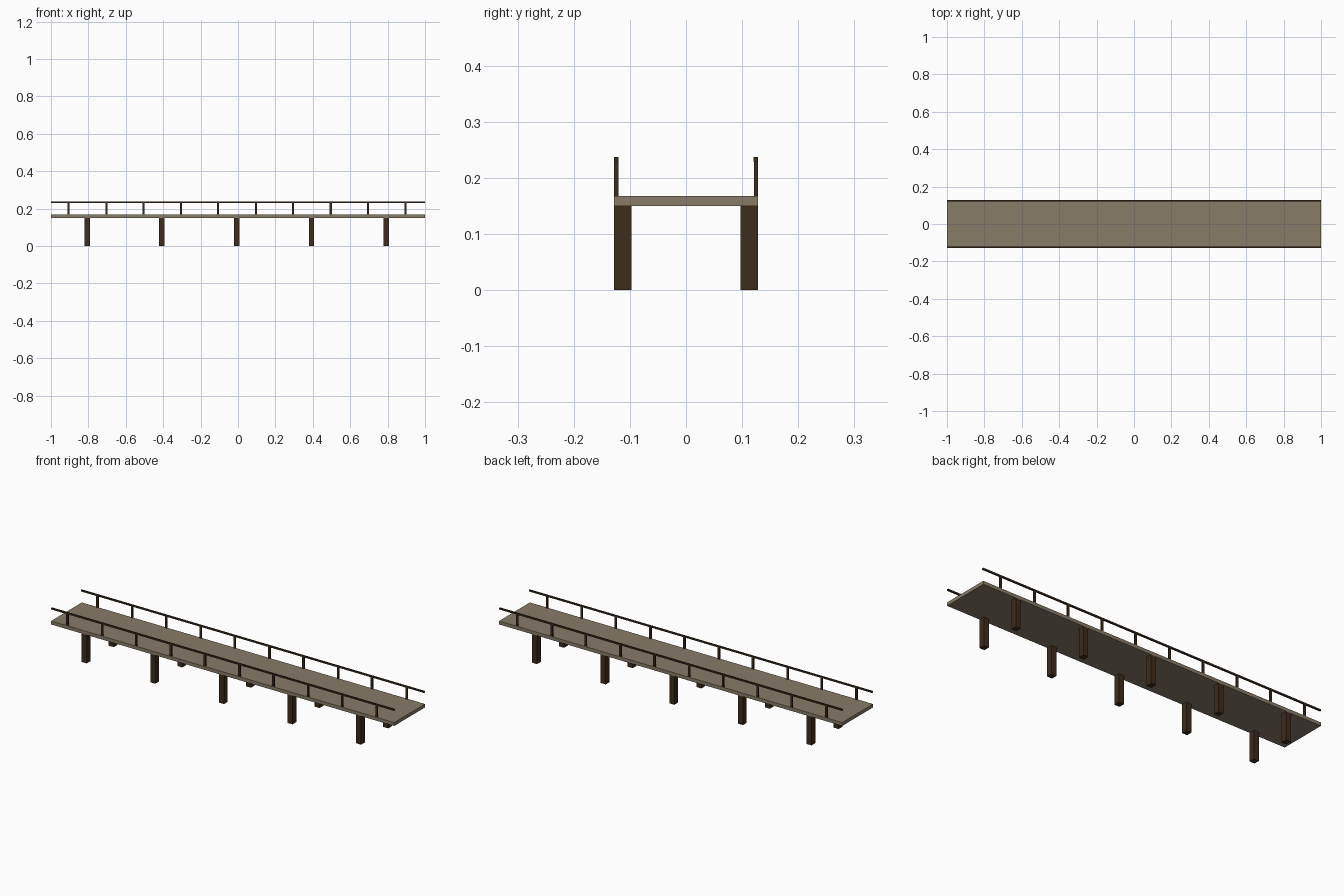
import bpy, bmesh
from mathutils import Vector

if "Cube" in bpy.data.objects:
    bpy.data.objects.remove(bpy.data.objects["Cube"])


def material(name, color):
    m = bpy.data.materials.new(name)
    m.diffuse_color = (*color, 1)
    m.use_nodes = True
    m.node_tree.nodes["Principled BSDF"].inputs["Base Color"].default_value = m.diffuse_color
    return m


PLANK = material("weathered_planks", (0.25, 0.20, 0.14))
WOOD = material("dark_wood", (0.047, 0.025, 0.012))


def boxes(name, mat, bounds):
    """One object made of boxes given as (x0, x1, y0, y1, z0, z1)."""
    bm = bmesh.new()
    for x0, x1, y0, y1, z0, z1 in bounds:
        verts = bmesh.ops.create_cube(bm, size=1)["verts"]
        size = Vector((x1 - x0, y1 - y0, z1 - z0))
        mid = Vector((x0 + x1, y0 + y1, z0 + z1)) / 2
        for v in verts:
            v.co = v.co * size + mid
    mesh = bpy.data.meshes.new(name)
    bm.to_mesh(mesh)
    bm.free()
    mesh.materials.append(mat)
    ob = bpy.data.objects.new(name, mesh)
    bpy.context.collection.objects.link(ob)
    return ob


HALF_W = 0.128            # half the deck width
DECK_Z0, DECK_Z1 = 0.15, 0.168
RAIL_Z0, RAIL_Z1 = 0.229, 0.237
LEG_W, POST_W = 0.029, 0.011

# Five identical 0.4-long sections laid end to end
for i in range(5):
    x = -1 + 0.4 * i
    n = i + 1

    # Deck slab
    boxes(f"deck_{n}", PLANK, [(x, x + 0.4, -HALF_W, HALF_W, DECK_Z0, DECK_Z1)])

    legs, posts, rails = [], [], []
    for near in (True, False):
        def span(depth):
            return (-HALF_W, -HALF_W + depth) if near else (HALF_W - depth, HALF_W)

        # Support leg, slightly off the section middle
        lx = x + 0.193
        legs.append((lx - LEG_W / 2, lx + LEG_W / 2, *span(0.031), 0, DECK_Z0))
        # Two railing posts per section
        for px in (x + 0.094, x + 0.296):
            posts.append((px - POST_W / 2, px + POST_W / 2,
                          *span(0.0075 if near else 0.0065), DECK_Z1, RAIL_Z0))
        # Handrail
        rails.append((x, x + 0.4, *span(0.0078), RAIL_Z0, RAIL_Z1))

    boxes(f"support_legs_{n}", WOOD, legs)
    boxes(f"railing_posts_{n}", WOOD, posts)
    boxes(f"handrails_{n}", WOOD, rails)
